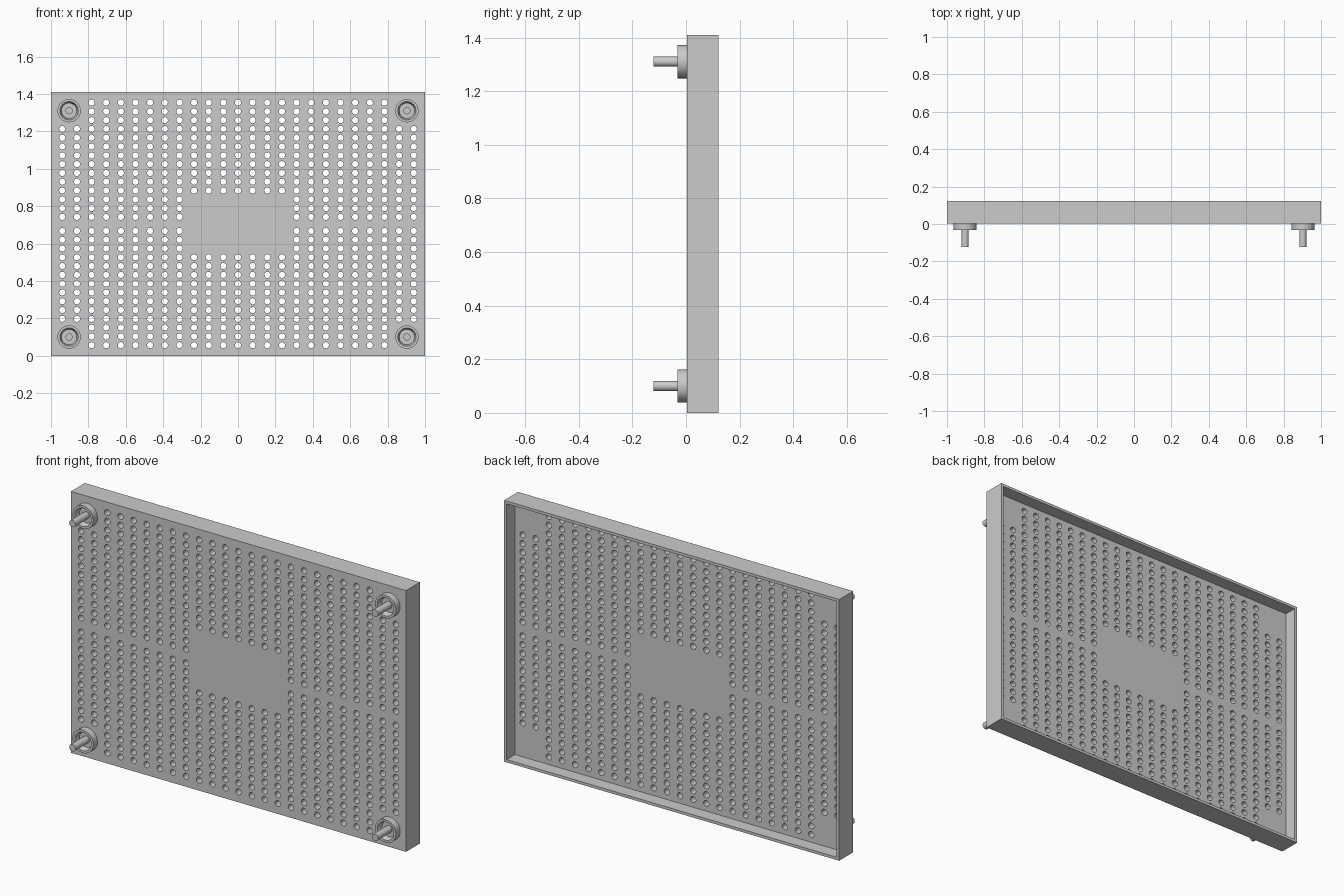
import bpy, bmesh
from math import cos, sin, pi

cube = bpy.data.objects.get("Cube")
if cube:
    bpy.data.objects.remove(cube, do_unlink=True)

WIDTH, HEIGHT = 2.0, 1.41
FRONT, BACK = 0.004, 0.122
PLATE, WALL = 0.047, 0.015

grey = bpy.data.materials.new("plain_grey")
grey.use_nodes = True
grey.diffuse_color = (0.6, 0.6, 0.6, 1)
grey.node_tree.nodes["Principled BSDF"].inputs["Base Color"].default_value = (0.6, 0.6, 0.6, 1)


def finish(name, bm):
    bmesh.ops.recalc_face_normals(bm, faces=bm.faces)
    mesh = bpy.data.meshes.new(name)
    bm.to_mesh(mesh)
    bm.free()
    mesh.materials.append(grey)
    obj = bpy.data.objects.new(name, mesh)
    bpy.context.collection.objects.link(obj)
    return obj


def loft(bm, rings):
    """Skin a row of closed rings and cap both ends."""
    rings = [[bm.verts.new(p) for p in ring] for ring in rings]
    for a, b in zip(rings, rings[1:]):
        for i in range(len(a)):
            j = (i + 1) % len(a)
            bm.faces.new((a[i], a[j], b[j], b[i]))
    bm.faces.new(rings[0])
    bm.faces.new(rings[-1])


def rectangle(inset, y):
    x, low, high = WIDTH / 2 - inset, inset, HEIGHT - inset
    return [(-x, y, low), (x, y, low), (x, y, high), (-x, y, high)]


def circle(cx, cz, radius, y, sides):
    return [(cx + radius * cos(2 * pi * i / sides), y,
             cz + radius * sin(2 * pi * i / sides)) for i in range(sides)]


# Shallow tray with a thick front plate, open at the back
bm = bmesh.new()
profile = [(0, FRONT), (0, BACK), (WALL, BACK), (WALL, FRONT + PLATE)]
loft(bm, [rectangle(inset, y) for inset, y in profile])
panel = finish("perforated_panel", bm)

# Hole pattern: clear at the corners and in the middle
bm = bmesh.new()
for column in range(-12, 13):
    for row in range(14):
        at_corner = abs(column) > 10 and row > 10
        at_middle = abs(column) < 4 and row < 3
        if at_corner or at_middle:
            continue
        for side in (-1, 1):
            x = column * 0.0783
            z = HEIGHT / 2 + side * (0.0375 + row * 0.047)
            loft(bm, [circle(x, z, 0.0165, y, 16)
                      for y in (FRONT - 0.01, FRONT + PLATE + 0.01)])
cutter = finish("hole_cutter", bm)
cutter.hide_render = True

cut = panel.modifiers.new("holes", "BOOLEAN")
cut.operation = "DIFFERENCE"
cut.solver = "MANIFOLD"
cut.object = cutter
bpy.context.view_layer.objects.active = panel
bpy.ops.object.modifier_apply(modifier=cut.name)
bpy.data.objects.remove(cutter, do_unlink=True)

# Four cupped mounts, each with a pin standing in its recess
mount_profile = [(0.062, FRONT), (0.062, -0.032), (0.049, -0.032),
                 (0.041, -0.004), (0.019, -0.004), (0.019, -0.122)]
for level, z in (("lower", 0.1), ("upper", HEIGHT - 0.1)):
    for side, x in (("left", 0.903), ("right", -0.903)):
        bm = bmesh.new()
        loft(bm, [circle(x, z, r, y, 32) for r, y in mount_profile])
        mount = finish(f"{level}_{side}_mount", bm)
        bpy.ops.object.select_all(action="DESELECT")
        mount.select_set(True)
        bpy.context.view_layer.objects.active = mount
        bpy.ops.object.shade_smooth_by_angle()
